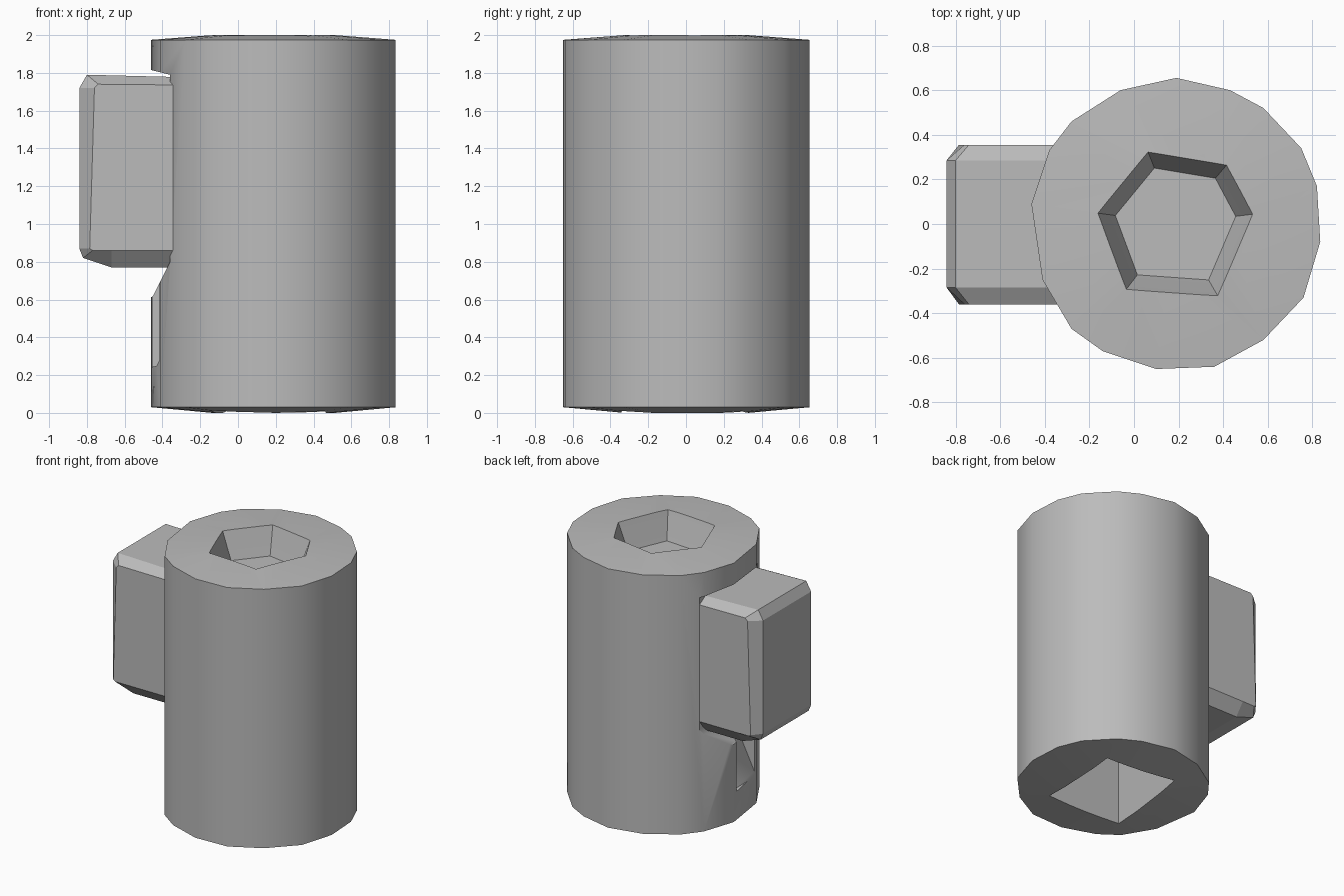
import bpy, bmesh, math
from mathutils import Vector

cube = bpy.data.objects.get("Cube")
if cube:
    bpy.data.objects.remove(cube, do_unlink=True)

grey = bpy.data.materials.new("plain_grey")
grey.use_nodes = True
colour = (0.5, 0.5, 0.5, 1)
grey.diffuse_color = colour
grey.node_tree.nodes["Principled BSDF"].inputs["Base Color"].default_value = colour


def loft(name, rings):
    """Skin a stack of equal-length point rings and cap both ends."""
    bm = bmesh.new()
    loops = [[bm.verts.new(p) for p in ring] for ring in rings]
    n = len(loops[0])
    for a, b in zip(loops, loops[1:]):
        for i in range(n):
            j = (i + 1) % n
            bm.faces.new((a[i], a[j], b[j], b[i]))
    bm.faces.new(loops[0])
    bm.faces.new(loops[-1])
    bmesh.ops.recalc_face_normals(bm, faces=bm.faces)
    mesh = bpy.data.meshes.new(name)
    bm.to_mesh(mesh)
    bm.free()
    mesh.materials.append(grey)
    obj = bpy.data.objects.new(name, mesh)
    bpy.context.collection.objects.link(obj)
    return obj


def flat_ring(outline, z, scale=1.0, centre=(0.19, 0.0)):
    c = Vector(centre)
    return [(*(c + (Vector(p) - c) * scale), z) for p in outline]


def side_ring(profile, y):
    return [(x, y, z) for x, z in profile]


def carve(target, cutter):
    cutter.hide_render = True
    mod = target.modifiers.new("carve", 'BOOLEAN')
    mod.operation = 'DIFFERENCE'
    mod.solver = 'EXACT'
    mod.object = cutter
    bpy.ops.object.select_all(action='DESELECT')
    bpy.context.view_layer.objects.active = target
    target.select_set(True)
    bpy.ops.object.modifier_apply(modifier=mod.name)
    bpy.data.objects.remove(cutter, do_unlink=True)


# Main barrel with uneven sides and slightly crowned ends
outline = [(.19, .655), (-.06, .6), (-.28, .46), (-.38, .33), (-.46, .09),
           (-.41, -.25), (-.28, -.47), (-.14, -.57), (.1, -.65), (.36, -.64),
           (.58, -.52), (.76, -.33), (.835, -.08), (.82, .17), (.75, .34),
           (.58, .52), (.43, .6)]
barrel = loft("barrel", [flat_ring(outline, 0, .5), flat_ring(outline, .03),
                         flat_ring(outline, 1.975), flat_ring(outline, 2, .5)])

# Six-sided bowl in the top
hexagon = [(.06, .33), (.42, .27), (.54, .045), (.38, -.33), (-.04, -.3), (-.17, .05)]
carve(barrel, loft("top_socket", [flat_ring(hexagon, 1.8, .76), flat_ring(hexagon, 1.87, .84),
                                  flat_ring(hexagon, 2.02)]))

# Deep square socket in the underside
square = [(.46, -.35), (.49, .3), (-.06, .36), (-.15, -.34)]
carve(barrel, loft("bottom_socket", [flat_ring(square, -.03), flat_ring(square, .6, .92)]))

# Pocket around the side block
pocket = [(-.6, 1.82), (-.46, 1.815), (-.36, 1.79), (-.36, .8), (-.45, .62), (-.6, .5)]
carve(barrel, loft("side_pocket", [side_ring(pocket, -.4), side_ring(pocket, .4)]))

# Chipped hollow beneath the block
chip = [(-.6, .78), (-.3, .74), (-.28, .55), (-.43, .25), (-.6, .2)]
carve(barrel, loft("chip", [side_ring(chip, -.22), side_ring(chip, .05)]))

# Side block with chamfered edges
block = [(-.2, 1.775), (-.8, 1.79), (-.84, 1.72), (-.84, .87), (-.82, .82),
         (-.67, .77), (-.2, .77)]
inner = [(-.2, 1.735), (-.74, 1.74), (-.76, 1.72), (-.785, .87), (-.77, .86),
         (-.67, .86), (-.2, .86)]
loft("side_block", [side_ring(inner, -.36), side_ring(block, -.285),
                    side_ring(block, .285), side_ring(inner, .355)])

# Smooth the barrel wall only
bpy.ops.object.select_all(action='DESELECT')
bpy.context.view_layer.objects.active = barrel
barrel.select_set(True)
bpy.ops.object.shade_smooth_by_angle(angle=math.radians(33))
